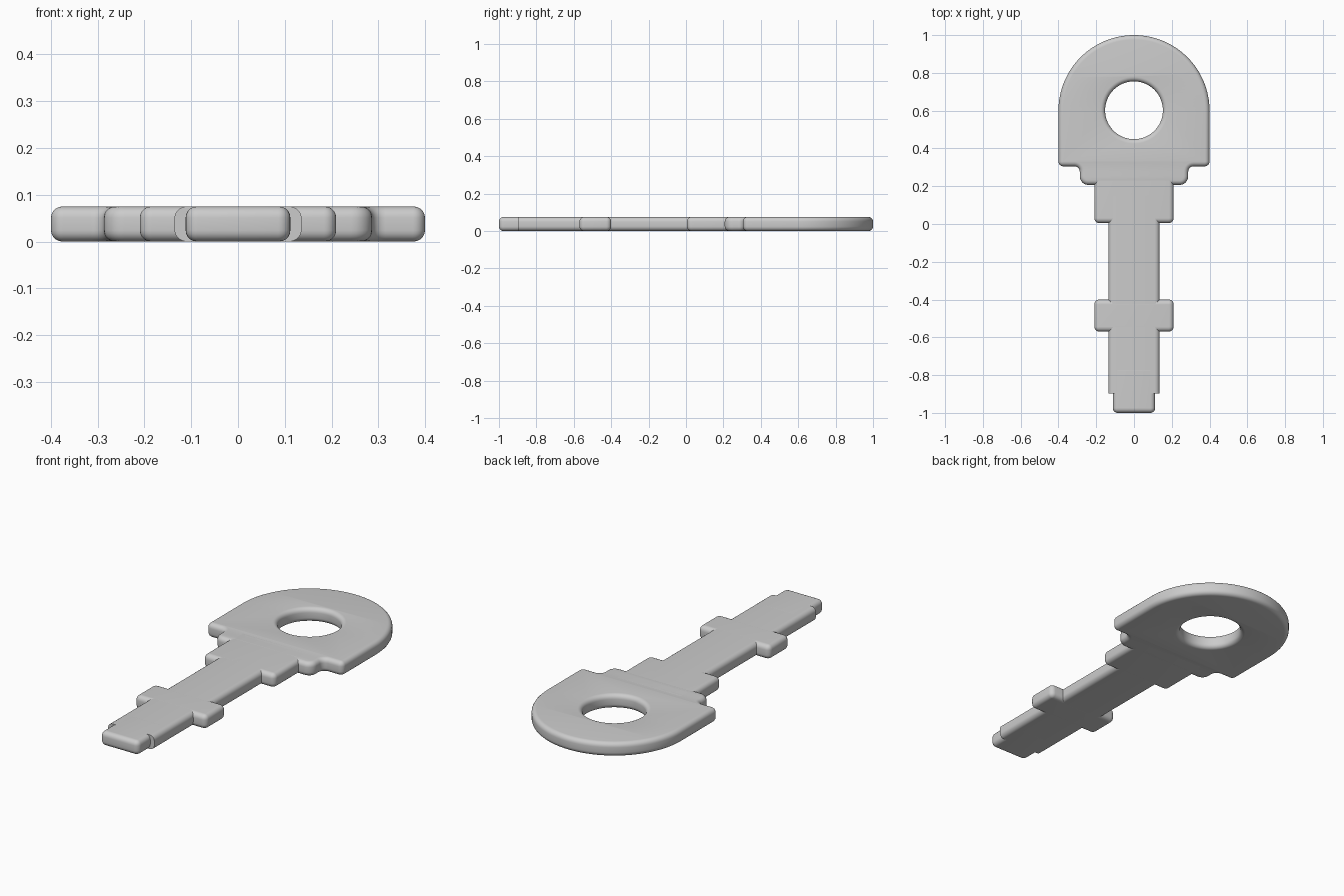
import bpy
import bmesh
import math
from mathutils import Vector

if "Cube" in bpy.data.objects:
    bpy.data.objects.remove(bpy.data.objects["Cube"])

THICK = 0.075
EDGE = 0.024      # rounding of the rims
CORNER = 0.026    # rounding of the plan corners

steel = bpy.data.materials.new("grey metal")
steel.use_nodes = True
grey = (0.6, 0.6, 0.6, 1)
steel.diffuse_color = grey
steel.node_tree.nodes["Principled BSDF"].inputs["Base Color"].default_value = grey


def rounded(corners, steps=6):
    """Outline from right-angled corners (x, y, radius)."""
    points = []
    for i, (x, y, r) in enumerate(corners):
        p = Vector((x, y))
        a = (Vector(corners[i - 1][:2]) - p).normalized()
        b = (Vector(corners[(i + 1) % len(corners)][:2]) - p).normalized()
        n = 32 if r > 0.1 else steps
        for k in range(n + 1):
            t = math.pi / 2 * k / n
            q = p + r * (a + b) - r * (b * math.cos(t) + a * math.sin(t))
            if not points or (q - points[-1]).length > 1e-4:
                points.append(q)
    return points


def rectangle(half_width, y0, y1, r=CORNER):
    w = half_width
    return rounded([(-w, y0, r), (w, y0, r), (w, y1, r), (-w, y1, r)])


def slab(name, outlines, depth=THICK, edge=EDGE):
    """Filled outline, thickened about z = 0, with rounded rims."""
    curve = bpy.data.curves.new(name, "CURVE")
    curve.dimensions = "2D"
    curve.fill_mode = "BOTH"
    curve.extrude = depth / 2 - edge
    curve.bevel_depth = edge
    curve.offset = -edge
    curve.bevel_resolution = 4
    for outline in outlines:
        spline = curve.splines.new("POLY")
        spline.points.add(len(outline) - 1)
        for point, co in zip(spline.points, outline):
            point.co = (co.x, co.y, 0, 1)
        spline.use_cyclic_u = True
    source = bpy.data.objects.new(name + " outline", curve)
    bpy.context.collection.objects.link(source)
    graph = bpy.context.evaluated_depsgraph_get()
    mesh = bpy.data.meshes.new_from_object(source.evaluated_get(graph))
    bpy.data.objects.remove(source)
    bpy.data.curves.remove(curve)

    # Weld the caps to the rims
    bm = bmesh.new()
    bm.from_mesh(mesh)
    bmesh.ops.remove_doubles(bm, verts=bm.verts, dist=0.0003)
    bmesh.ops.recalc_face_normals(bm, faces=bm.faces)
    bm.to_mesh(mesh)
    bm.free()
    mesh.name = name
    mesh.materials.clear()
    mesh.materials.append(steel)
    part = bpy.data.objects.new(name, mesh)
    bpy.context.collection.objects.link(part)
    part.location.z = THICK / 2
    bpy.ops.object.select_all(action="DESELECT")
    part.select_set(True)
    bpy.context.view_layer.objects.active = part
    bpy.ops.object.shade_smooth_by_angle(angle=math.radians(35))
    return part


# Domed head with stepped neck and ring hole
half = [(0.287, 0.207, 0.045), (0.287, 0.305, 0.028),
        (0.4, 0.305, CORNER), (0.4, 1.0, 0.4)]
bow = rounded(half + [(-x, y, r) for x, y, r in reversed(half)])
hole = [Vector((0, 0.602)) + 0.153 * Vector((math.cos(t), math.sin(t)))
        for t in (math.tau * k / 64 for k in range(64))]
slab("head", [bow, hole])

# Collar, cross guard and tip
slab("collar", [rectangle(0.21, 0.005, 0.33)])
slab("cross_guard", [rectangle(0.21, -0.57, -0.4)])
slab("tip", [rectangle(0.112, -1.0, -0.75)])

# Shaft: rounded section swept along y with flat ends
y0, y1 = -0.897, 0.15
shaft = slab("shaft", [rectangle(0.136, -THICK / 2, THICK / 2)],
             depth=y1 - y0, edge=0)
shaft.rotation_euler.x = math.pi / 2
shaft.location.y = (y0 + y1) / 2
